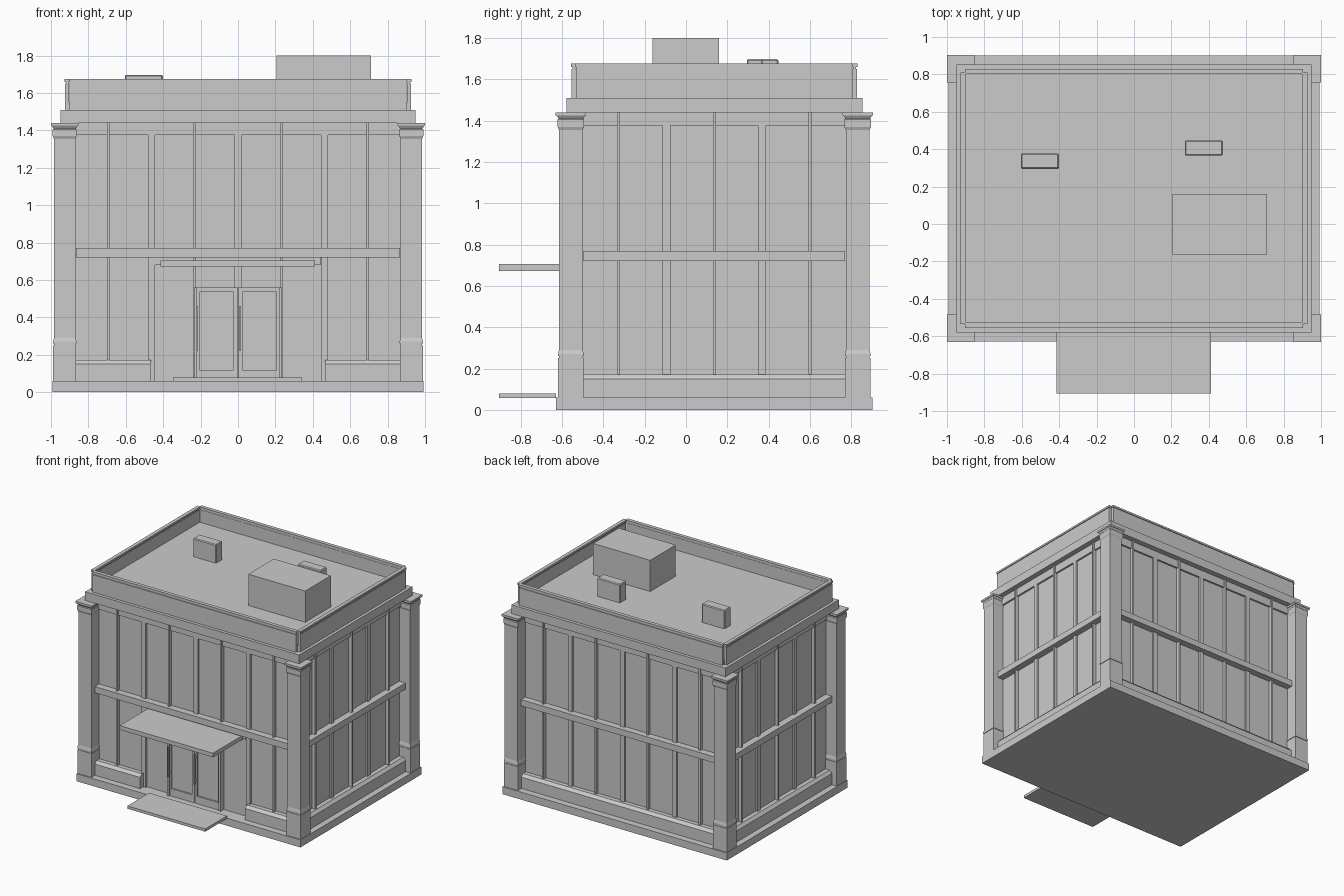
import bpy, bmesh, math
from mathutils import Vector

if "Cube" in bpy.data.objects:
    bpy.data.objects.remove(bpy.data.objects["Cube"])

YC = 0.137                      # centre of the building in y
GLASS_X, GLASS_Y = 0.89, 0.656  # half sizes of the recessed glass core


def mesh_object(name, rings):
    """Loft closed rings of points into a capped solid."""
    bm = bmesh.new()
    loops = [[bm.verts.new(p) for p in ring] for ring in rings]
    n = len(loops[0])
    for a, b in zip(loops, loops[1:]):
        for i in range(n):
            j = (i + 1) % n
            bm.faces.new((a[i], a[j], b[j], b[i]))
    bm.faces.new(loops[0])
    bm.faces.new(loops[-1])
    bmesh.ops.recalc_face_normals(bm, faces=bm.faces)
    me = bpy.data.meshes.new(name)
    bm.to_mesh(me)
    bm.free()
    ob = bpy.data.objects.new(name, me)
    bpy.context.collection.objects.link(ob)
    return ob


def box(name, x0, x1, y0, y1, z0, z1):
    return mesh_object(name, [[(x0, y0, z), (x1, y0, z), (x1, y1, z), (x0, y1, z)]
                              for z in (z0, z1)])


def centred(name, hx, hy, z0, z1):
    return box(name, -hx, hx, YC - hy, YC + hy, z0, z1)


def on_wall(side, name, u0, u1, profile):
    """Extrude a (depth, z) profile along a facade; depth is measured from the glass."""
    out = [Vector((0, -1)), Vector((1, 0)), Vector((0, 1)), Vector((-1, 0))][side]
    along = Vector((-out.y, out.x))
    base = GLASS_X if side % 2 else GLASS_Y

    def point(u, d, z):
        p = along * u + out * (base + d)
        return (p.x, p.y + YC, z)
    return mesh_object(name, [[point(u, d, z) for d, z in profile] for u in (u0, u1)])


def bar(side, name, u0, u1, d, z0, z1, d0=-0.01):
    return on_wall(side, name, u0, u1, [(d0, z0), (d, z0), (d, z1), (d0, z1)])


# Main masses
centred("base_slab", 0.993, 0.765, 0, 0.06)
centred("glass_core", GLASS_X, GLASS_Y, 0.06, 1.44)
centred("cornice", 0.948, 0.716, 1.44, 1.51)
centred("roof_deck", 0.905, 0.673, 1.51, 1.55)

# Corner columns with stepped bases and capitals
PROFILE = [(0.06, 0.0615), (0.25, 0.0615), (0.25, 0.0575), (0.26, 0.0575),
           (0.26, 0.0625), (0.27, 0.0625), (0.29, 0.0575), (1.355, 0.0575),
           (1.37, 0.064), (1.405, 0.064), (1.41, 0.06), (1.425, 0.07),
           (1.425, 0.0735), (1.44, 0.0735)]
for sx in (-1, 1):
    for sy in (-1, 1):
        cx, cy = sx * 0.9265, YC + sy * 0.694
        mesh_object("corner_column", [[(cx - r, cy - r, z), (cx + r, cy - r, z),
                                       (cx + r, cy + r, z), (cx - r, cy + r, z)]
                                      for z, r in PROFILE])

# Facades
BAY = 0.4625
for side in range(4):
    bays = 3 if side % 2 else 4
    half = 0.633 if side % 2 else 0.867
    front = side == 0
    centres = [(i - (bays - 1) / 2) * BAY for i in range(bays)]
    bar(side, "wall_header", -half, half, 0.015, 1.375, 1.44)
    bar(side, "floor_band", -half, half, 0.055, 0.72, 0.77)
    for c in centres:
        low = 0.06 if front and abs(c) < 0.3 else 0.16
        bar(side, "mullion", c - 0.007, c + 0.007, 0.027, low, 1.44)
    for a, b in zip(centres, centres[1:]):
        m = (a + b) / 2
        bar(side, "pier", m - 0.019, m + 0.019, 0.015, 0.56 if front and abs(m) < 0.1 else 0.06, 1.44)
    # Low wall with a sloped sill, open at the entrance
    runs = [(-half, -0.465), (0.465, half)] if front else [(-half, half)]
    for u0, u1 in runs:
        on_wall(side, "sill_wall", u0, u1,
                [(-0.01, 0.06), (0.055, 0.06), (0.055, 0.15), (0.035, 0.172), (-0.01, 0.172)])
    # Parapet walls stop just short of the corners
    L = 0.669 if side % 2 else 0.901
    bar(side, "parapet_wall", -L, L, 0.035, 1.51, 1.65, 0.013)
    bar(side, "parapet_groove", -L, L, 0.03, 1.65, 1.66, 0.015)
    bar(side, "parapet_cap", -L - 0.003, L + 0.003, 0.037, 1.66, 1.675, 0.008)

# Entrance
bar(0, "entrance_header", -0.445, 0.44, 0.015, 0.68, 0.72)
for s in (-1, 1):
    bar(0, "door_jamb", s * 0.228 - 0.008, s * 0.228 + 0.008, 0.04, 0.06, 0.56)
    c = s * 0.115
    bar(0, "door_glass", c - 0.1, c + 0.1, 0.018, 0.1, 0.55)
    for e in (-1, 1):
        bar(0, "door_stile", c + e * 0.1025 - 0.0105, c + e * 0.1025 + 0.0105, 0.03, 0.06, 0.56)
    bar(0, "door_bottom_rail", c - 0.094, c + 0.094, 0.03, 0.06, 0.12)
    bar(0, "door_top_rail", c - 0.094, c + 0.094, 0.03, 0.535, 0.56)
    h = c - 0.103
    bar(0, "door_handle", h - 0.005, h + 0.005, 0.055, 0.22, 0.46, 0.045)
    for z in (0.25, 0.43):
        bar(0, "handle_mount", h - 0.004, h + 0.004, 0.047, z - 0.005, z + 0.005)
box("canopy", -0.415, 0.412, -0.905, YC - GLASS_Y, 0.672, 0.705)
box("entrance_step", -0.347, 0.343, -0.905, -0.63, 0.058, 0.08)

# Rooftop plant
box("roof_housing", 0.205, 0.71, -0.163, 0.16, 1.54, 1.80)
for x0, y0 in ((-0.605, 0.295), (0.272, 0.365)):
    unit = box("roof_unit", x0, x0 + 0.203, y0, y0 + 0.082, 1.54, 1.697)
    bev = unit.modifiers.new("bevel", "BEVEL")
    bev.width = 0.006
    bev.segments = 1
